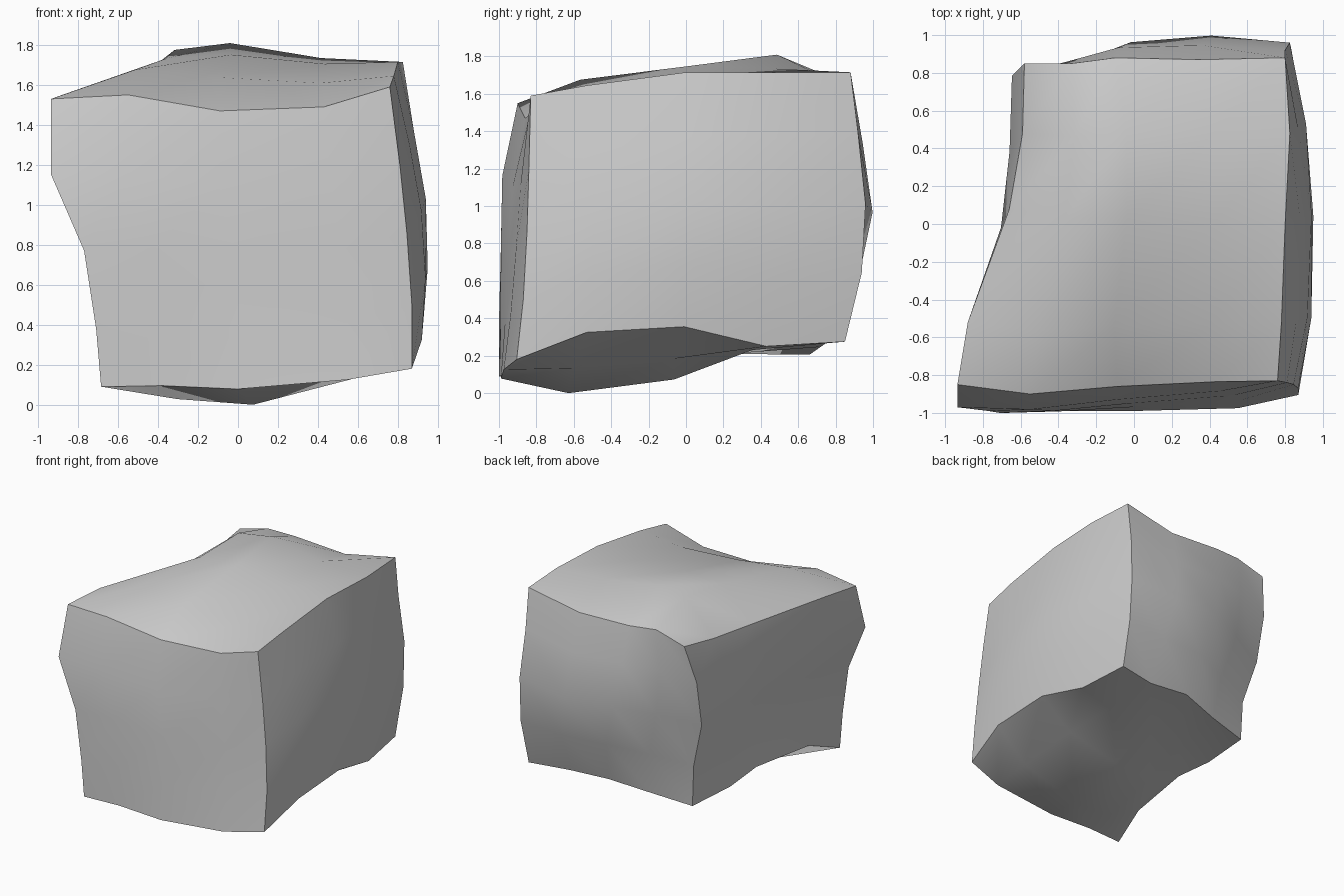
import bpy, bmesh
from mathutils import Vector
from math import radians

if "Cube" in bpy.data.objects:
    bpy.data.objects.remove(bpy.data.objects["Cube"])

# corners: F/B = front/back, T/D = top/bottom, L/R = left/right
C = dict(FTL=(-.935, -.85, 1.53), FTR=(.76, -.83, 1.59), FDL=(-.685, -1, .09), FDR=(.87, -.905, .18),
         BTL=(-.58, .85, 1.59), BTR=(.80, .88, 1.715), BDL=(-.52, .66, .205), BDR=(.82, .85, .275))
N = 4
curves = {}


def edge(a, b, *mid):
    """One bent edge of the block, passing through three points between two corners."""
    pts = [Vector(p) for p in (C[a], *mid, C[b])]
    curves[a, b] = pts
    curves[b, a] = pts[::-1]


# edges running left to right
edge('FTL', 'FTR', (-.55, -.90, 1.55), (-.09, -.86, 1.47), (.43, -.835, 1.49))
edge('FDL', 'FDR', (-.38, -.99, .095), (0, -.99, .078), (.55, -.975, .125))
edge('BTL', 'BTR', (-.33, .85, 1.66), (-.10, .88, 1.645), (.35, .87, 1.627))
edge('BDL', 'BDR', (-.19, .72, .247), (.14, .795, .30), (.49, .785, .275))
# edges running front to back
edge('FTL', 'BTL', (-.88, -.52, 1.55), (-.66, .08, 1.505), (-.59, .48, 1.52))
edge('FTR', 'BTR', (.78, -.53, 1.645), (.80, 0, 1.715), (.825, .48, 1.715))
edge('FDL', 'BDL', (-.625, -.69, .21), (-.55, -.12, .234), (-.56, .23, .21))
edge('FDR', 'BDR', (.92, -.53, .325), (.915, -.01, .355), (.875, .43, .25))
# edges running bottom to top
edge('FDL', 'FTL', (-.71, -1, .38), (-.77, -.99, .77), (-.935, -.97, 1.15))
edge('FDR', 'FTR', (.87, -.87, .5), (.845, -.85, .86), (.81, -.84, 1.2))
edge('BDL', 'BTL', (-.535, .665, .54), (-.638, .71, .913), (-.646, .786, 1.29))
edge('BDR', 'BTR', (.83, .94, .645), (.825, .96, 1.01), (.80, .92, 1.39))

bm = bmesh.new()


def side(a, b, c, d, push=(0, 0, 0), pu=(0, 0, 0), pv=(0, 0, 0)):
    """Blended patch between four edges (a-b, d-c across; a-d, b-c up), bulged by push."""
    lo, hi, le, ri = curves[a, b], curves[d, c], curves[a, d], curves[b, c]
    push, pu, pv = Vector(push), (0, *pu, 0), (0, *pv, 0)
    grid = []
    for j in range(N + 1):
        v = j / N
        row = []
        for i in range(N + 1):
            u = i / N
            p = (lo[i].lerp(hi[i], v) + le[j].lerp(ri[j], u)
                 - lo[0].lerp(lo[N], u).lerp(hi[0].lerp(hi[N], u), v))
            row.append(bm.verts.new(p + push * pu[i] * pv[j]))
        grid.append(row)
    for j in range(N):
        for i in range(N):
            bm.faces.new((grid[j][i], grid[j][i + 1], grid[j + 1][i + 1], grid[j + 1][i]))


# six sides of the block
side('FDL', 'FDR', 'FTR', 'FTL')
side('BDL', 'FDL', 'FTL', 'BTL')
side('FDR', 'BDR', 'BTR', 'FTR', (.06, 0, 0), (.7, 1, .7), (.7, 1, .7))
side('BDL', 'BDR', 'BTR', 'BTL', (0, .1, 0), (.7, 1, 1.1), (.6, 1, .6))
side('FTL', 'FTR', 'BTR', 'BTL', (0, 0, .2), (.8, 1, .6), (.55, .95, 1.1))
side('FDL', 'FDR', 'BDR', 'BDL', (0, 0, -.24), (.85, 1, .6), (1, .93, .1))

bmesh.ops.remove_doubles(bm, verts=bm.verts, dist=.001)
bmesh.ops.recalc_face_normals(bm, faces=bm.faces)
mesh = bpy.data.meshes.new('boulder_block')
bm.to_mesh(mesh)
bm.free()
obj = bpy.data.objects.new('boulder_block', mesh)
bpy.context.collection.objects.link(obj)
bpy.context.view_layer.objects.active = obj
obj.select_set(True)
bpy.ops.object.shade_smooth_by_angle(angle=radians(42))
